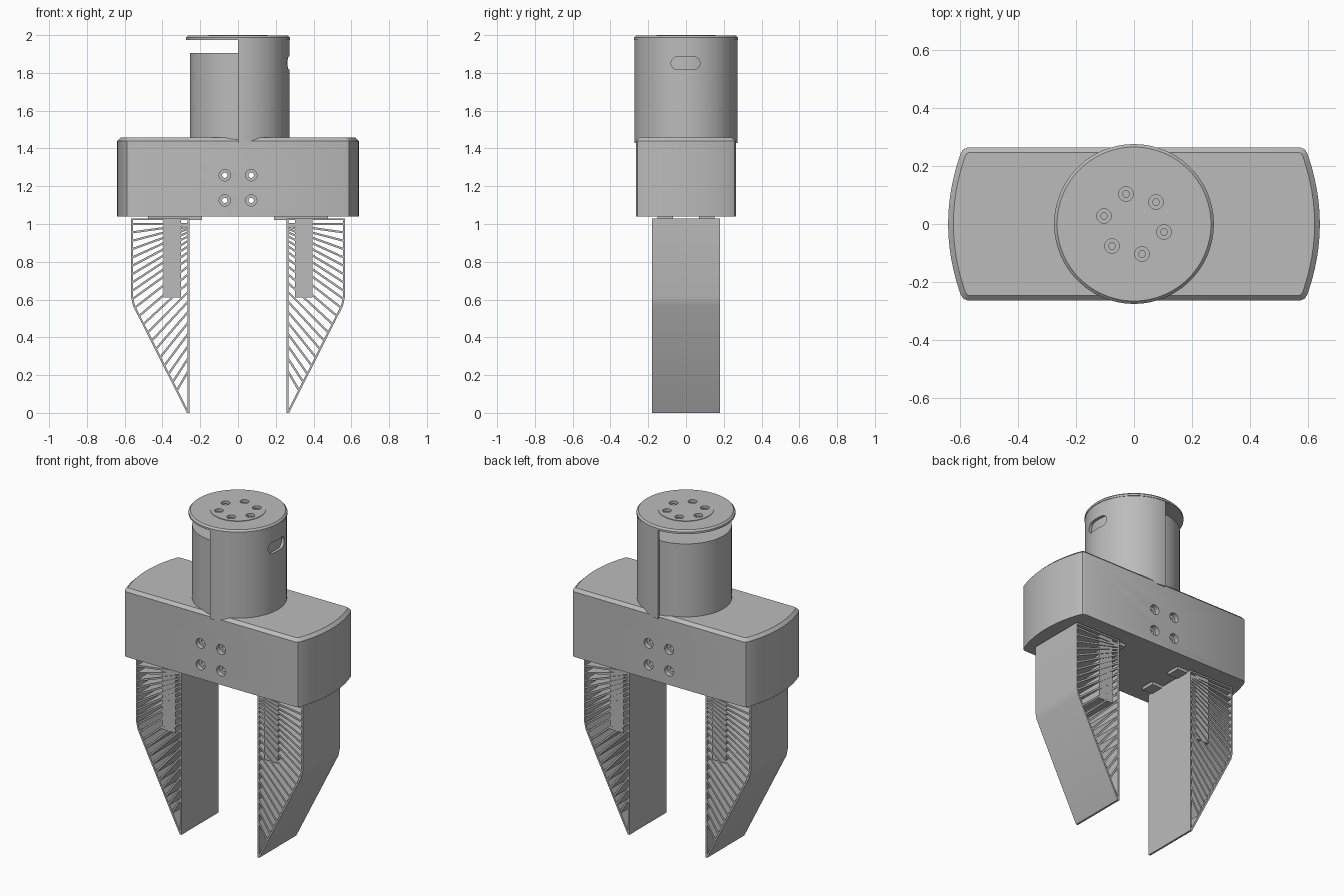
import bpy, bmesh, math
from mathutils import Vector

cube = bpy.data.objects.get("Cube")
if cube:
    bpy.data.objects.remove(cube)

grey = bpy.data.materials.new("plain grey")
grey.use_nodes = True
colour = (0.5, 0.5, 0.5, 1)
grey.diffuse_color = colour
grey.node_tree.nodes["Principled BSDF"].inputs["Base Color"].default_value = colour
parts = []


def add_prism(bm, points, lo, hi, axis="z"):
    """Extrude a 2D outline along an axis."""
    def place(p, h):
        return {"z": (p[0], p[1], h), "y": (p[0], h, p[1]), "x": (h, p[0], p[1])}[axis]
    a = [bm.verts.new(place(p, lo)) for p in points]
    b = [bm.verts.new(place(p, hi)) for p in points]
    bm.faces.new(a[::-1])
    bm.faces.new(b)
    for i in range(len(a)):
        j = (i + 1) % len(a)
        bm.faces.new((a[i], a[j], b[j], b[i]))


def bar(bm, p, q, thick, depth):
    """A straight strip from p to q in the xz plane."""
    p, q = Vector(p), Vector(q)
    n = (q - p).orthogonal().normalized() * thick / 2
    add_prism(bm, [p + n, q + n, q - n, p - n], -depth, depth, "y")


def circle(r, cx=0, cy=0, n=32, start=0, sweep=math.tau):
    steps = n if sweep >= math.tau else n + 1
    return [(cx + r * math.cos(start + sweep * i / n),
             cy + r * math.sin(start + sweep * i / n)) for i in range(steps)]


def rect(x0, x1, y0, y1):
    return [(x0, y0), (x1, y0), (x1, y1), (x0, y1)]


def finish(bm, name, top_bevel=0):
    bmesh.ops.recalc_face_normals(bm, faces=bm.faces)
    if top_bevel:
        top = max(v.co.z for v in bm.verts)
        edges = [e for e in bm.edges if all(v.co.z > top - 1e-4 for v in e.verts)]
        bmesh.ops.bevel(bm, geom=edges, offset=top_bevel, segments=1, affect="EDGES")
    mesh = bpy.data.meshes.new(name)
    bm.to_mesh(mesh)
    bm.free()
    mesh.materials.append(grey)
    obj = bpy.data.objects.new(name, mesh)
    bpy.context.collection.objects.link(obj)
    parts.append(obj)
    return obj


def prism(name, points, lo, hi, axis="z", top_bevel=0):
    bm = bmesh.new()
    add_prism(bm, points, lo, hi, axis)
    return finish(bm, name, top_bevel)


def cut(obj, cutter):
    """Subtract the cutter and bake the result."""
    mod = obj.modifiers.new("cut", "BOOLEAN")
    mod.operation, mod.solver, mod.object = "DIFFERENCE", "EXACT", cutter
    graph = bpy.context.evaluated_depsgraph_get()
    graph.update()
    mesh = bpy.data.meshes.new_from_object(obj.evaluated_get(graph))
    obj.modifiers.clear()
    obj.data = mesh
    parts.remove(cutter)
    bpy.data.objects.remove(cutter)


# Housing with bowed ends and a chamfered top
half = [(0.572, -0.264), (0.588, -0.257)]
for i in range(13):
    y = -0.24 + 0.04 * i
    half.append((0.64 - 0.042 * (y / 0.24) ** 2, y))
half += [(0.588, 0.257), (0.572, 0.264)]
outline = half + [(-x, -y) for x, y in half]
housing = prism("housing", outline, 1.04, 1.457, top_bevel=0.018)

# Counterbored through holes in the housing
holes = [(x, z) for x in (-0.07, 0.07) for z in (1.125, 1.258)]
for lo, hi, r in ((-0.3, 0.3, 0.014), (-0.3, -0.235, 0.03), (0.235, 0.3, 0.03)):
    bm = bmesh.new()
    for x, z in holes:
        add_prism(bm, circle(r, x, z, 24), lo, hi, "y")
    cut(housing, finish(bm, "hole_cutter"))

# Inner core and the half sleeve around its +x side
prism("core", circle(0.255, n=96), 1.43, 1.905)
quarter = math.pi / 2
shell = circle(0.272, n=48, start=-quarter, sweep=math.pi)
shell += circle(0.2555, n=48, start=-quarter, sweep=math.pi)[::-1]
sleeve = prism("half_sleeve", shell, 1.43, 1.98)

# Rounded cable slot in the sleeve
slot = circle(0.034, 0.04, 1.852, 12, -quarter, math.pi)
slot += circle(0.034, -0.045, 1.852, 12, quarter, math.pi)
cut(sleeve, prism("slot_cutter", slot, 0.2, 0.3, "x"))

# Cap with a raised flange disc and six bolt holes
cap = prism("cap", circle(0.275, n=96), 1.975, 1.997, top_bevel=0.01)
disc = prism("flange_disc", circle(0.155, n=64), 1.99, 2.0)
for part in (cap, disc):
    bm = bmesh.new()
    for i in range(6):
        a = math.radians(45 + 60 * i)
        add_prism(bm, circle(0.025, 0.107 * math.cos(a), 0.107 * math.sin(a), 24), 1.982, 2.05)
    cut(part, finish(bm, "bolt_cutter"))
bm = bmesh.new()
for i in range(6):
    a = math.radians(45 + 60 * i)
    ring = circle(0.014, 0.107 * math.cos(a), 0.107 * math.sin(a), 6)
    add_prism(bm, ring, 1.98, 1.99)
finish(bm, "bolt_heads")


def outer_x(z):
    """Outer surface of a finger at a given height."""
    return 0.56 if z > 0.59 else 0.266 + 0.294 * z / 0.59


# Ribbed flexible fingers and their rails
DEPTH, RIBS = 0.18, 21
for side, s in (("left", 1), ("right", -1)):
    bm = bmesh.new()
    add_prism(bm, [(s * x, z) for x, z in rect(0.258, 0.268, 0, 1.03)], -DEPTH, DEPTH, "y")
    skin = [(0.566, 1.03), (0.566, 0.613), (0.556, 0.567), (0.27, 0),
            (0.258, 0), (0.546, 0.57), (0.556, 0.613), (0.556, 1.03)]
    add_prism(bm, [(s * x, z) for x, z in skin], -DEPTH, DEPTH, "y")
    bar(bm, (s * 0.26, 1.025), (s * 0.564, 1.025), 0.01, DEPTH)
    for i in range(RIBS):
        t = i / (RIBS - 1)
        z_in, z_out = 1.0 - 0.78 * t ** 1.8, 1.0 - 0.88 * t
        bar(bm, (s * 0.264, z_in), (s * (outer_x(z_out) - 0.003), z_out), 0.011, DEPTH - 0.001)
    finish(bm, side + "_finger")

    block = [(s * x, z) for x, z in rect(0.303, 0.395, 0.61, 1.025)]
    prism(side + "_finger_core", block, -0.174, 0.174, "y")

    bm = bmesh.new()
    for y in (-0.11, 0.11):
        foot = [(s * x, v) for x, v in rect(0.19, 0.477, y - 0.042, y + 0.042)]
        add_prism(bm, foot, 1.022, 1.045)
    finish(bm, side + "_rails")

# Smooth the round surfaces and keep the edges sharp
bpy.ops.object.select_all(action="DESELECT")
for obj in parts:
    obj.select_set(True)
bpy.context.view_layer.objects.active = parts[0]
bpy.ops.object.shade_smooth_by_angle()
